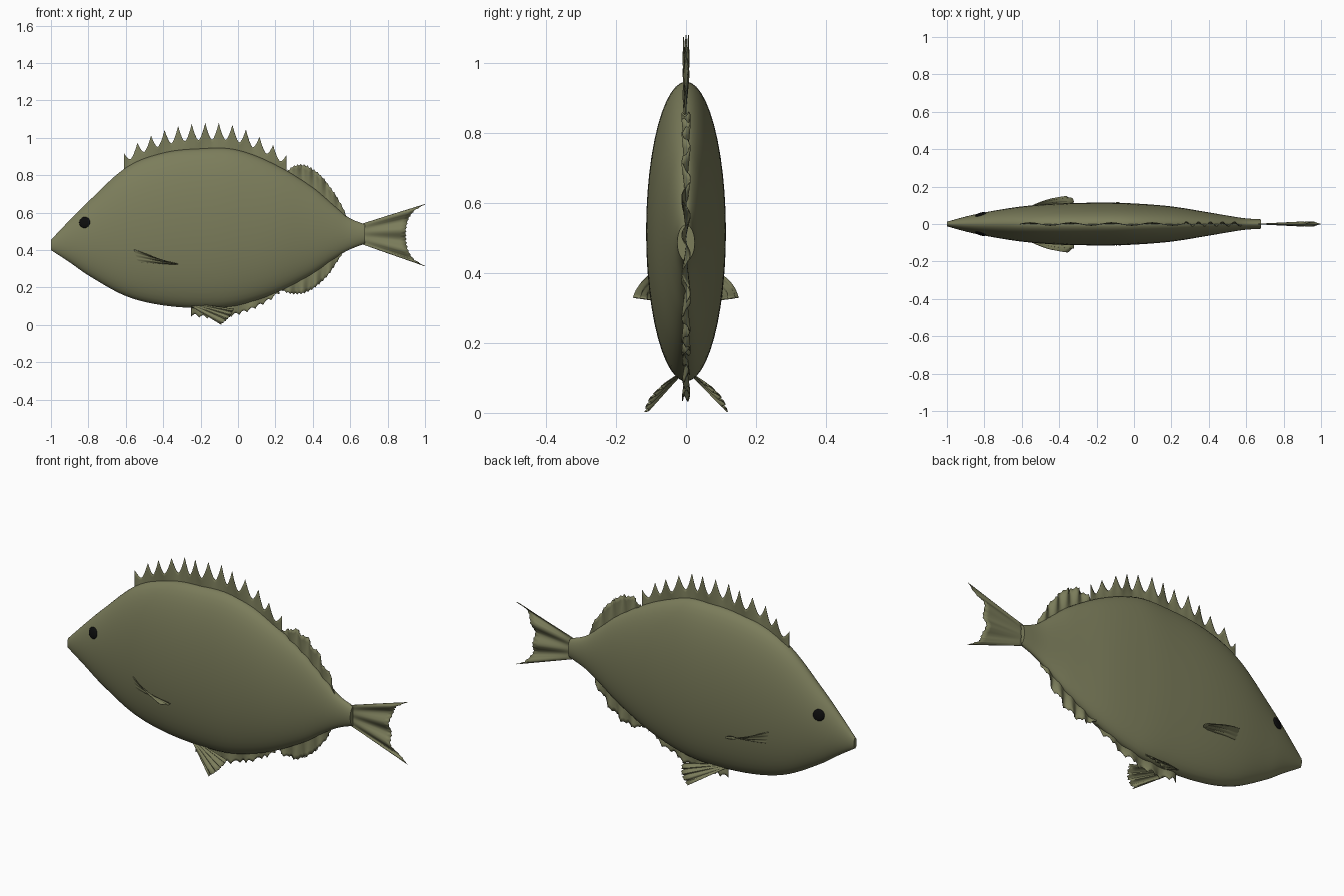
import bpy, bmesh
from math import sin, cos, pi, radians, sqrt
from mathutils import Vector, Matrix

if "Cube" in bpy.data.objects:
    bpy.data.objects.remove(bpy.data.objects["Cube"])


def material(name, rgb, rough):
    m = bpy.data.materials.new(name)
    m.use_nodes = True
    m.diffuse_color = (*rgb, 1)
    node = m.node_tree.nodes["Principled BSDF"]
    node.inputs["Base Color"].default_value = (*rgb, 1)
    node.inputs["Roughness"].default_value = rough
    return m


olive = material("olive skin", (0.2, 0.205, 0.105), 0.6)
black = material("black eye", (0.004, 0.004, 0.004), 0.4)


def make(name, bm, mat):
    bmesh.ops.recalc_face_normals(bm, faces=bm.faces)
    for f in bm.faces:
        f.smooth = True
    mesh = bpy.data.meshes.new(name)
    bm.to_mesh(mesh)
    bm.free()
    mesh.set_sharp_from_angle(angle=radians(45))
    mesh.materials.append(mat)
    ob = bpy.data.objects.new(name, mesh)
    bpy.context.collection.objects.link(ob)
    return ob


def sample(rows, x):
    """Smooth curve through rows of (x, values...), evaluated at x."""
    last = len(rows) - 1
    i = next((k for k in range(last) if x <= rows[k + 1][0]), last - 1)

    def slope(k, c):
        a, b = rows[max(k - 1, 0)], rows[min(k + 1, last)]
        return (b[c] - a[c]) / (b[0] - a[0])

    a, b = rows[i], rows[i + 1]
    w = b[0] - a[0]
    t = min(max((x - a[0]) / w, 0), 1)
    s = t * t * (3 - 2 * t)
    return [a[c] + (b[c] - a[c]) * s
            + w * t * (1 - t) * ((1 - t) * slope(i, c) - t * slope(i + 1, c))
            for c in range(1, len(a))]


def lerp(a, b, t):
    return a + (b - a) * t


# Body stations: x, top, bottom, half width
BODY = [(-1, .455, .40, .012), (-.9, .56, .335, .04), (-.8, .66, .265, .062),
        (-.6, .84, .155, .094), (-.4, .92, .105, .11), (-.15, .945, .09, .114),
        (0, .935, .105, .11), (.2, .857, .17, .094), (.4, .735, .275, .062),
        (.5, .65, .345, .045), (.59, .575, .4, .031), (.68, .537, .435, .025)]


def back(x):
    return sample(BODY, x)[0]


def belly(x):
    return sample(BODY, x)[1]


def side(x, z):
    top, low, half = sample(BODY, x)
    h = (top - low) / 2
    return half * sqrt(max(0, 1 - ((z - low - h) / h) ** 2))


# Body: elliptical rings lofted from snout to tail root
bm = bmesh.new()
rings, segs = 64, 48
loops = []
for i in range(rings + 1):
    x = lerp(-1, .68, i / rings)
    top, low, half = sample(BODY, x)
    angles = [2 * pi * j / segs for j in range(segs)]
    loops.append([bm.verts.new((x, half * cos(a), lerp(low, top, .5 + .5 * sin(a))))
                  for a in angles])
for a, b in zip(loops, loops[1:]):
    for j in range(segs):
        k = (j + 1) % segs
        bm.faces.new((a[j], a[k], b[k], b[j]))
bm.faces.new(loops[0])
bm.faces.new(loops[-1])
make("body", bm, olive)


def fin(name, base, edge, cols, offset, rows=5):
    """Thin sheet between two curves; offset(t, r) pleats it sideways."""
    bm = bmesh.new()
    grid = []
    for i in range(cols + 1):
        t = i / cols
        a, b = Vector(base(t)), Vector(edge(t))
        grid.append([bm.verts.new(a.lerp(b, r / rows) + Vector((0, offset(t, r / rows), 0)))
                     for r in range(rows + 1)])
    for a, b in zip(grid, grid[1:]):
        for r in range(rows):
            bm.faces.new((a[r], a[r + 1], b[r + 1], b[r]))
    ob = make(name, bm, olive)
    solid = ob.modifiers.new("thickness", 'SOLIDIFY')
    solid.thickness = .003
    solid.offset = 0
    return ob


def pleat(waves, amp):
    return lambda t, r: amp * r * sin(waves * 2 * pi * t)


# Spiny dorsal fin: pointed spines joined by sagging membrane
SPINES = 12


def spiny_edge(t):
    x = lerp(-.61, .26, t)
    near = abs(2 * ((t * SPINES) % 1) - 1)
    height = .085 + .05 * sin(pi * t)
    return x, 0, back(x) + height * (.33 + .67 * near ** 1.6)


def back_base(x0, x1):
    def base(t):
        x = lerp(x0, x1, t)
        return x, 0, back(x) - .03
    return base


def belly_base(x0, x1):
    def base(t):
        x = lerp(x0, x1, t)
        return x, 0, belly(x) + .03
    return base


def outline(rows, notch, teeth):
    def edge(t):
        x = lerp(rows[0][0], rows[-1][0], t)
        return x, 0, sample(rows, x)[0] + notch * abs(sin(teeth * pi * t))
    return edge


fin("spiny_dorsal_fin", back_base(-.61, .26), spiny_edge, SPINES * 8, pleat(4, .008))

# Soft dorsal fin
SOFT_BACK = [(.265, .83), (.3, .853), (.34, .86), (.38, .848), (.44, .805),
             (.5, .73), (.55, .65), (.585, .575)]
fin("soft_dorsal_fin", back_base(.265, .585), outline(SOFT_BACK, -.008, 18), 72,
    pleat(5, .012))

# Spiny and soft anal fins
SPINY_BELLY = [(-.25, .045), (-.12, .032), (0, .052), (.1, .09), (.18, .135), (.22, .165)]
fin("spiny_anal_fin", belly_base(-.25, .22), outline(SPINY_BELLY, .016, 11), 66,
    pleat(4, .01))
SOFT_BELLY = [(.22, .195), (.25, .175), (.3, .163), (.36, .17), (.42, .205),
              (.48, .262), (.53, .335), (.57, .4)]
fin("soft_anal_fin", belly_base(.22, .57), outline(SOFT_BELLY, .008, 18), 72,
    pleat(5, .012))

# Forked tail fin
FORK = [(.315, 1), (.35, .945), (.4, .912), (.48, .9), (.56, .912), (.61, .945), (.645, 1)]


def tail_edge(t):
    z = lerp(.315, .645, t)
    return sample(FORK, z)[0] - .006 * abs(sin(16 * pi * t)), 0, z


fin("tail_fin", lambda t: (.66, 0, lerp(.433, .54, t)), tail_edge, 64, pleat(3, .012), 8)

# Paired fins and eyes
for side_name, s in (("right", -1), ("left", 1)):
    def pectoral_base(t):
        z = lerp(.34, .41, t)
        x = lerp(-.58, -.57, t)
        return x, s * (side(x, z) - .008), z

    def pectoral_edge(t):
        return (-.36 + .04 * sin(pi * t), s * lerp(.092, .15, t), .322 + .008 * t)

    fin(side_name + "_pectoral_fin", pectoral_base, pectoral_edge, 24,
        lambda t, r: s * .012 * sin(pi * r) + .004 * r * sin(6 * pi * t), 8)

    def pelvic_base(t):
        return lerp(-.25, -.2, t), s * .022, lerp(.1, .11, t)

    def pelvic_edge(t):
        bulge = .012 * sin(pi * t) - .006 * abs(sin(8 * pi * t))
        return (lerp(-.09, -.02, t) + bulge, s * (lerp(.118, .06, t) + bulge),
                lerp(.003, .085, t))

    fin(side_name + "_pelvic_fin", pelvic_base, pelvic_edge, 32,
        lambda t, r: .006 * r * sin(8 * pi * t))

    # Eye: shallow dome turned to the cheek's surface
    x, z, d = -.82, .548, .01
    normal = Vector(((side(x - d, z) - side(x + d, z)) / (2 * d), 1,
                     (side(x, z - d) - side(x, z + d)) / (2 * d)))
    normal.y *= s
    turn = normal.to_track_quat('Z', 'Y').to_matrix().to_4x4()
    bm = bmesh.new()
    bmesh.ops.create_uvsphere(bm, u_segments=24, v_segments=12, radius=.03)
    bmesh.ops.transform(bm, verts=bm.verts, matrix=Matrix.Translation(
        (x, s * side(x, z), z)) @ turn @ Matrix.Diagonal((1, 1, .3, 1)))
    make(side_name + "_eye", bm, black)
